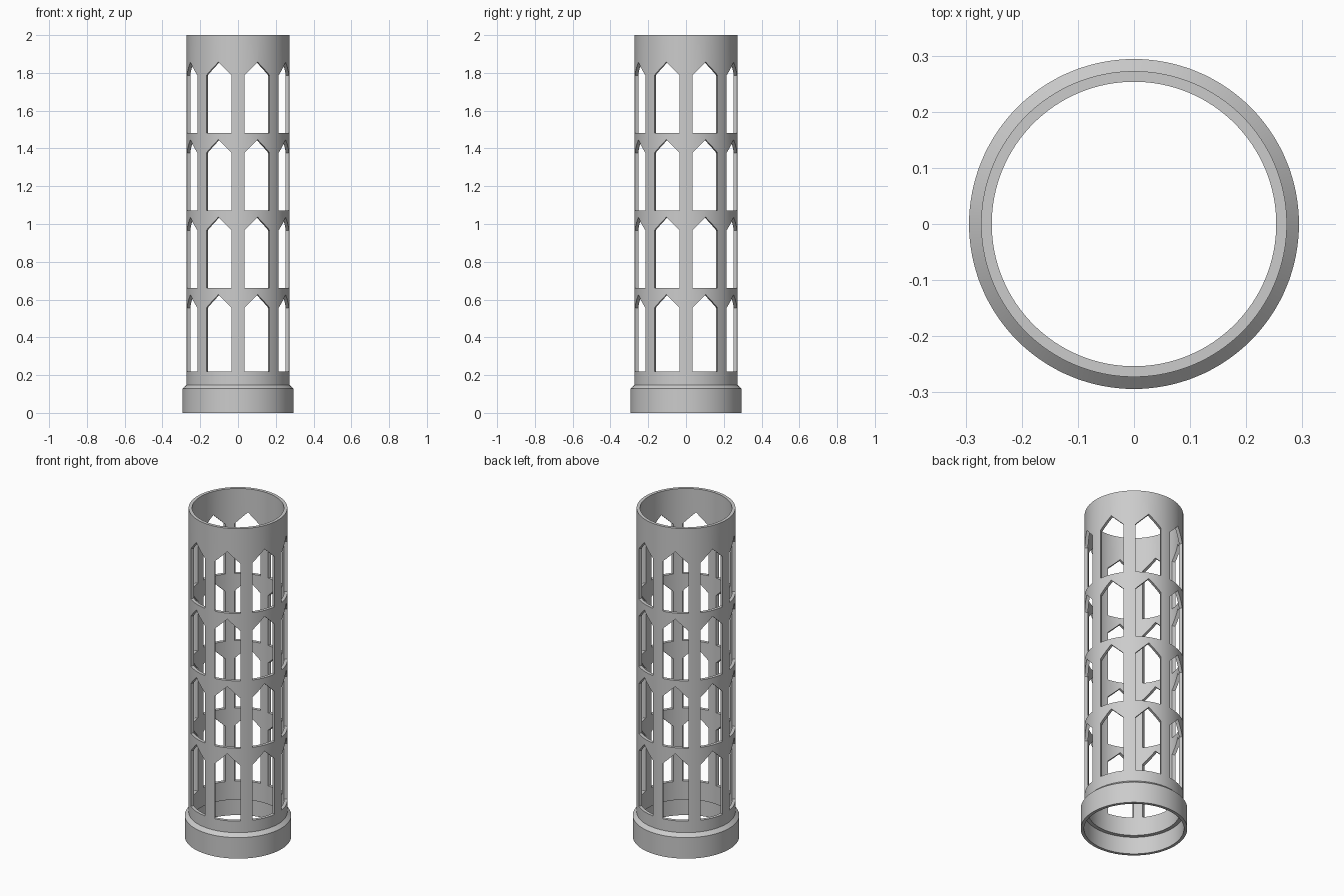
import bpy, bmesh, math
from mathutils import Matrix, Vector

cube = bpy.data.objects.get("Cube")
if cube:
    bpy.data.objects.remove(cube, do_unlink=True)

SEGMENTS = 128
WINDOWS = 8
HALF_WIDTH = 0.0727


def make_object(name, bm):
    bmesh.ops.recalc_face_normals(bm, faces=bm.faces)
    mesh = bpy.data.meshes.new(name)
    bm.to_mesh(mesh)
    bm.free()
    obj = bpy.data.objects.new(name, mesh)
    bpy.context.collection.objects.link(obj)
    return obj


def lathe(name, profile):
    """Revolve a closed (radius, height) profile around z."""
    bm = bmesh.new()
    rings = []
    for i in range(SEGMENTS):
        a = math.tau * i / SEGMENTS
        rings.append([bm.verts.new((r * math.cos(a), r * math.sin(a), z)) for r, z in profile])
    n = len(profile)
    for i in range(SEGMENTS):
        here, there = rings[i], rings[(i + 1) % SEGMENTS]
        for j in range(n):
            k = (j + 1) % n
            bm.faces.new((here[j], there[j], there[k], here[k]))
    return make_object(name, bm)


def add_window(bm, angle, bottom, peak):
    """Pointed-arch prism running radially through the wall."""
    shoulder = peak - 0.07
    outline = [(-HALF_WIDTH, bottom), (HALF_WIDTH, bottom), (HALF_WIDTH, shoulder),
               (0, peak), (-HALF_WIDTH, shoulder)]
    turn = Matrix.Rotation(angle, 3, 'Z')
    face = bm.faces.new([bm.verts.new(turn @ Vector((0.21, y, z))) for y, z in outline])
    geom = bmesh.ops.extrude_face_region(bm, geom=[face])["geom"]
    moved = [v for v in geom if isinstance(v, bmesh.types.BMVert)]
    bmesh.ops.translate(bm, verts=moved, vec=turn @ Vector((0.15, 0, 0)))
    # keep the starting cap so the prism stays closed
    if not face.is_valid:
        bmesh.ops.holes_fill(bm, edges=bm.edges)


# Tube with flared socket collar at the foot
tube = lathe("lattice_tube", [
    (0.276, 0), (0.294, 0), (0.294, 0.128), (0.2725, 0.148),
    (0.2725, 2), (0.2535, 2), (0.2535, 0.105), (0.276, 0.105)])

# Four tiers of pointed windows; the lowest is slightly taller
cut = bmesh.new()
for tier in range(4):
    peak = 0.626 + 0.4103 * tier
    bottom = 0.218 if tier == 0 else peak - 0.374
    for i in range(WINDOWS):
        add_window(cut, math.tau * (i + 0.5) / WINDOWS, bottom, peak)
cutter = make_object("window_cutter", cut)
cutter.hide_render = True

boolean = tube.modifiers.new("windows", 'BOOLEAN')
boolean.operation = 'DIFFERENCE'
boolean.solver = 'EXACT'
boolean.object = cutter

bpy.ops.object.select_all(action='DESELECT')
bpy.context.view_layer.objects.active = tube
tube.select_set(True)
bpy.ops.object.modifier_apply(modifier=boolean.name)
bpy.data.objects.remove(cutter, do_unlink=True)

# Plain grey finish
grey = bpy.data.materials.new("plain_grey")
grey.use_nodes = True
colour = (0.6, 0.6, 0.6, 1)
grey.diffuse_color = colour
grey.node_tree.nodes["Principled BSDF"].inputs["Base Color"].default_value = colour
tube.data.materials.clear()
tube.data.materials.append(grey)

bpy.ops.object.shade_smooth_by_angle(angle=math.radians(30))
